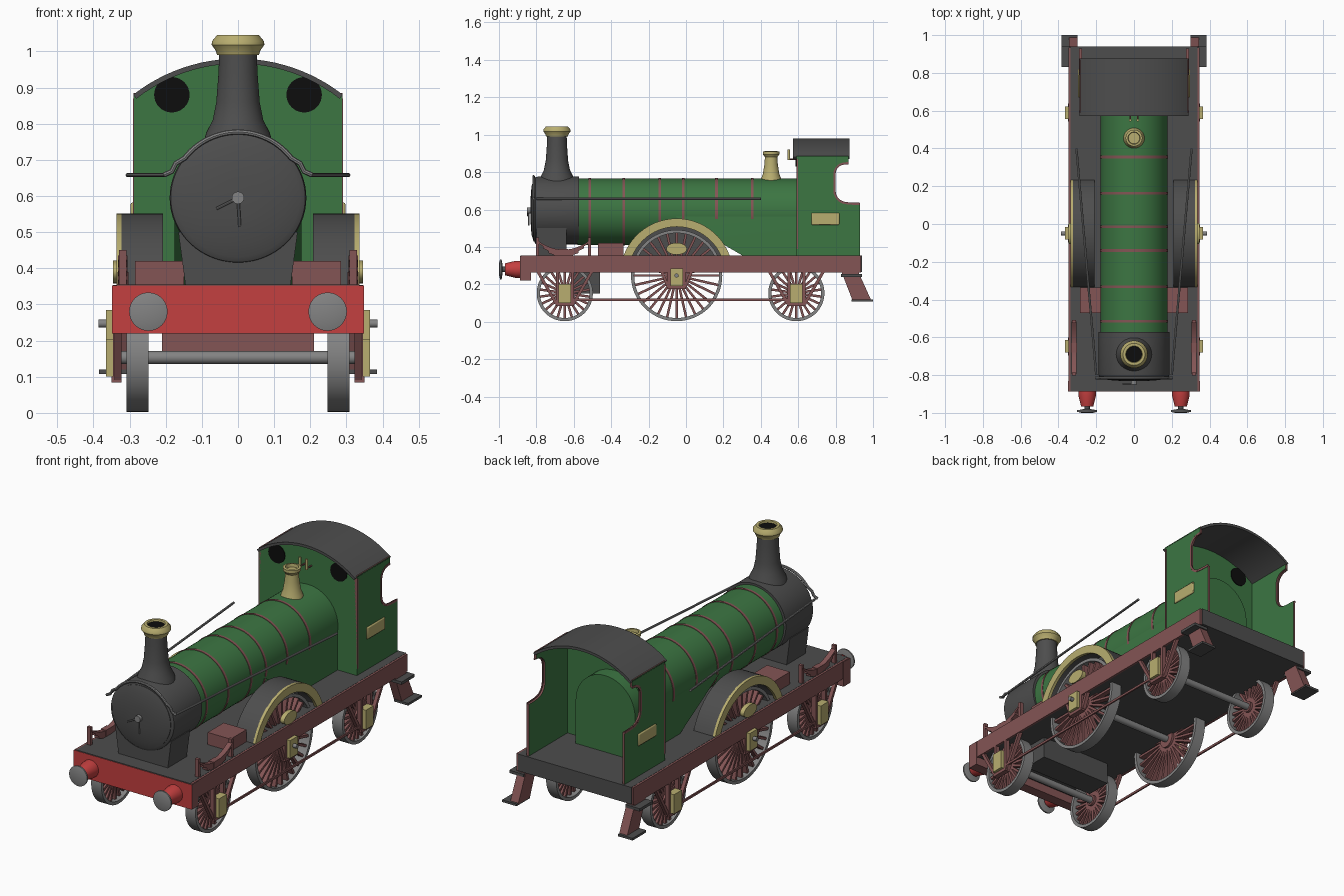
import bpy, bmesh, math
from mathutils import Vector, Matrix

cube = bpy.data.objects.get("Cube")
if cube:
    bpy.data.objects.remove(cube, do_unlink=True)


def material(name, r, g, b):
    m = bpy.data.materials.new(name)
    m.use_nodes = True
    m.diffuse_color = (r, g, b, 1)
    m.node_tree.nodes["Principled BSDF"].inputs["Base Color"].default_value = (r, g, b, 1)
    return m


GREEN = material("boiler green", 0.045, 0.18, 0.055)
DARK = material("dark grey iron", 0.075, 0.075, 0.075)
STEEL = material("steel grey", 0.23, 0.23, 0.23)
BROWN = material("red brown", 0.23, 0.09, 0.09)
RED = material("buffer red", 0.55, 0.05, 0.05)
GOLD = material("pale brass", 0.48, 0.42, 0.16)
BLACK = material("black", 0.004, 0.004, 0.004)
made = []


def finish(name, bm, mat, mirror=False):
    bmesh.ops.recalc_face_normals(bm, faces=bm.faces)
    mesh = bpy.data.meshes.new(name)
    bm.to_mesh(mesh)
    bm.free()
    mesh.materials.append(mat)
    return link(name, mesh, mirror)


def link(name, mesh, mirror):
    ob = bpy.data.objects.new(name, mesh)
    bpy.context.collection.objects.link(ob)
    if mirror:
        ob.modifiers.new("Mirror", 'MIRROR')
    made.append(ob)
    return ob


def paint(ob, mat, rule):
    ob.data.materials.append(mat)
    for f in ob.data.polygons:
        if rule(f.normal, f.center):
            f.material_index = 1


def add_box(bm, x, y, z, turn=Matrix()):
    size = [b - a for a, b in (x, y, z)]
    mid = [(a + b) / 2 for a, b in (x, y, z)]
    bmesh.ops.create_cube(bm, size=1, matrix=turn @ Matrix.Translation(mid) @ Matrix.Diagonal((*size, 1)))


def box(name, x, y, z, mat, mirror=False):
    bm = bmesh.new()
    add_box(bm, x, y, z)
    return finish(name, bm, mat, mirror)


def add_prism(bm, pts, axis, a, b):
    """Extrude a (y, z) outline along x, or an (x, z) outline along y."""
    def rim(t):
        return [bm.verts.new((t, p, q) if axis == 'x' else (p, t, q)) for p, q in pts]
    lo, hi = rim(a), rim(b)
    bm.faces.new(lo)
    bm.faces.new(hi)
    for i in range(len(pts)):
        j = (i + 1) % len(pts)
        bm.faces.new((lo[i], lo[j], hi[j], hi[i]))


def prism(name, pts, axis, a, b, mat, mirror=False):
    bm = bmesh.new()
    add_prism(bm, pts, axis, a, b)
    return finish(name, bm, mat, mirror)


def lathe(name, profile, centre, axis, mat, mirror=False, seg=48, closed=False):
    """Spin (radius, distance) points round an axis; closed makes a ring."""
    bm = bmesh.new()
    turn = {'z': Matrix(), 'x': Matrix.Rotation(math.pi / 2, 4, 'Y'),
            'y': Matrix.Rotation(-math.pi / 2, 4, 'X')}[axis]
    turn = Matrix.Translation(centre) @ turn
    rings = [[bm.verts.new(turn @ Vector((r * math.cos(k * math.tau / seg), r * math.sin(k * math.tau / seg), t)))
              for k in range(seg)] for r, t in profile]
    pairs = list(zip(rings, rings[1:]))
    if closed:
        pairs.append((rings[-1], rings[0]))
    else:
        bm.faces.new(rings[0])
        bm.faces.new(rings[-1])
    for p, q in pairs:
        for k in range(seg):
            n = (k + 1) % seg
            bm.faces.new((p[k], p[n], q[n], q[k]))
    return finish(name, bm, mat, mirror)


def rod(name, r, a, b, centre, axis, mat, mirror=False, seg=32):
    return lathe(name, [(r, a), (r, b)], centre, axis, mat, mirror, seg)


def tube(name, pts, r, mat, mirror=False):
    cu = bpy.data.curves.new(name, 'CURVE')
    cu.dimensions, cu.bevel_depth, cu.bevel_resolution, cu.use_fill_caps = '3D', r, 2, True
    sp = cu.splines.new('POLY')
    sp.points.add(len(pts) - 1)
    for p, co in zip(sp.points, pts):
        p.co = (*co, 1)
    tmp = bpy.data.objects.new(name + "_path", cu)
    mesh = bpy.data.meshes.new_from_object(tmp)
    bpy.data.objects.remove(tmp)
    mesh.materials.clear()
    mesh.materials.append(mat)
    return link(name, mesh, mirror)


def arc(cx, cz, r, a, b, n=24):
    return [(cx + r * math.cos(math.radians(a + (b - a) * i / n)),
             cz + r * math.sin(math.radians(a + (b - a) * i / n))) for i in range(n + 1)]


def bar(p, q, w):
    """Outline of a straight strip of width w from p to q."""
    p, q = Vector(p), Vector(q)
    s = (q - p).orthogonal().normalized() * w / 2
    return [tuple(v) for v in (p + s, q + s, q - s, p - s)]


# Running deck, side frames and front beam
box("deck", (-.335, .335), (-.884, .94), (.265, .355), DARK)
box("side_frame", (.335, .346), (-.88, .935), (.262, .354), BROWN, True)
beam = box("buffer_beam", (-.349, .349), (-.887, -.83), (.22, .352), BROWN)
paint(beam, RED, lambda n, c: n.y < -.9)
tray = box("front_underbox", (-.21, .21), (-.6, -.46), (.15, .27), DARK)
paint(tray, BROWN, lambda n, c: n.y < -.9)
lathe("buffer_housing", [(.046, -.885), (.046, -.91), (.032, -.967)], (.248, 0, .28), 'y', RED, True)
rod("buffer_rod", .014, -.99, -.96, (.248, 0, .28), 'y', DARK, True)
lathe("buffer_head", [(.03, -1), (.053, -.994), (.053, -.986), (.02, -.98)], (.248, 0, .28), 'y', STEEL, True)

# Boiler, firebox, bands and smokebox
rod("boiler", .177, -.58, .6, (0, 0, .588), 'y', GREEN, seg=64)
fire = prism("firebox", [(.175, .355)] + arc(0, .588, .175, 0, 180) + [(-.175, .355)], 'y', -.1, .68, GREEN)
for v in fire.data.vertices:
    if v.co.z < .4 and v.co.y < 0:
        v.co.y = .3
for y in (-.515, -.333, -.14, -.015, .163, .355):
    rod("boiler_band", .1795, y - .007, y + .007, (0, 0, .588), 'y', BROWN, seg=64)
smokebox = lathe("smokebox", [(.16, -.815), (.178, -.805), (.181, -.79), (.181, -.572)], (0, 0, .595), 'y', DARK, seg=64)
door = lathe("smokebox_door", [(.05, -.832), (.13, -.826), (.165, -.815), (.165, -.8)], (0, 0, .595), 'y', DARK, seg=64)
for ob in (smokebox, door):
    ob.scale.x = 1.045
prism("smokebox_saddle", [(-.145, .35), (.145, .35), (.165, .5), (-.165, .5)], 'y', -.8, -.64, DARK)
rod("door_boss", .017, -.85, -.82, (0, 0, .595), 'y', STEEL)
tube("door_handle_side", [(0, -.845, .595), (-.06, -.845, .565)], .004, STEEL)
tube("door_handle_down", [(0, -.84, .595), (.005, -.84, .515)], .004, STEEL)

# Chimney, safety valve cover and whistles
lathe("chimney", [(.1, .73), (.088, .775), (.07, .81), (.06, .86), (.054, .94), (.052, .995)], (0, -.69, 0), 'z', DARK)
lathe("chimney_cap", [(.04, .99), (.058, .99), (.062, 1.003), (.073, 1.018), (.072, 1.028), (.058, 1.045),
                      (.044, 1.045), (.04, 1.03)], (0, -.69, 0), 'z', GOLD, closed=True)
rod("chimney_hole", .042, 1.03, 1.036, (0, -.69, 0), 'z', BLACK)
lathe("valve_cover", [(.06, .74), (.052, .77), (.044, .79), (.036, .84), (.033, .88), (.044, .895), (.044, .91),
                      (.032, .912), (.03, .895)], (0, .455, 0), 'z', GOLD)
rod("whistle", .007, .865, .92, (.02, .55, 0), 'z', GOLD, True, 12)
tube("whistle_pipe", [(.02, .55, .87), (.02, .6, .87)], .004, BROWN, True)

# Cab
R, CZ, HALF = .4705, .5095, 38
top = arc(0, CZ, R - .004, 90 - HALF, 90 + HALF)
prism("cab_front", [(.288, .35)] + top + [(-.288, .35)], 'y', .59, .605, GREEN)
prism("cab_roof", arc(0, CZ, R, 90 - HALF, 90 + HALF) + arc(0, CZ, R - .014, 90 + HALF, 90 - HALF),
      'y', .573, .875, DARK)
rod("cab_window", .049, .586, .609, (.183, 0, .88), 'y', BLACK, True)
side = [(.59, .35), (.93, .35), (.93, .63), (.87, .632)] + arc(.86, .70, .066, 270, 180, 8) + \
       arc(.85, .79, .056, 180, 90, 8) + [(.868, .848), (.868, .885), (.59, .885)]
panel = prism("cab_side", side, 'x', .276, .289, GREEN, True)
paint(panel, BROWN, lambda n, c: abs(n.x) < .5)
box("cab_front_lining", (.286, .291), (.59, .6), (.39, .87), BROWN, True)
edge = side[2:-2]
lining = bmesh.new()
for p, q in zip(edge, edge[1:]):
    add_prism(lining, bar(p, q, .012), 'x', .286, .291)
finish("cab_cutout_lining", lining, BROWN, True)
plate = box("cab_plate", (.286, .297), (.67, .82), (.518, .582), GOLD, True)
bev = plate.modifiers.new("Bevel", 'BEVEL')
bev.width, bev.segments = .005, 2


# Wheels, axles, axleboxes and hangers
def wheel(label, y, r, spokes):
    c = (0, y, r + .003)
    lathe(label + "_wheel_rim", [(r - .017, .248), (r, .248), (r, .308), (r - .017, .308)], c, 'x', STEEL,
          True, 64, True).data.transform(Matrix())
    bm = bmesh.new()
    for k in range(spokes):
        turn = Matrix.Translation(c) @ Matrix.Rotation(k * math.tau / spokes, 4, 'X')
        add_box(bm, (.268, .296), (-.0065, .0065), (.02, r - .012), turn)
    finish(label + "_wheel_spokes", bm, BROWN, True)
    rod(label + "_wheel_hub", .19 * r, .255, .306, c, 'x', BROWN, True)
    rod(label + "_axle", .018, -.33, .33, c, 'x', STEEL)


def hanger(label, y, z0, z1, spread):
    box(label + "_axlebox", (.325, .365), (y - .033, y + .033), (z0, z1), GOLD, True)
    bm = bmesh.new()
    for s in (-1, 1):
        add_prism(bm, bar((y + s * spread, .27), (y + s * .045, z0 - .005), .016), 'x', .322, .342)
        add_prism(bm, bar((y + s * .04, .27), (y + s * .04, z0 - .012), .016), 'x', .322, .346)
    add_box(bm, (.322, .35), (y - .048, y + .048), (z0 - .016, z0))
    finish(label + "_hanger", bm, BROWN, True)


for label, y in (("front", -.648), ("rear", .59)):
    wheel(label, y, .15, 22)
    hanger(label, y, .1, .203, .145)
wheel("driving", -.05, .244, 28)
hanger("driving", -.05, .19, .285, .08)
rod("driving_axle_end", .011, .33, .386, (0, -.05, .247), 'x', STEEL, True, 16)
box("tie_bar", (.336, .344), (-.65, .59), (.112, .124), BROWN, True)

# Wheel covers with open brass faces
outer = arc(-.05, .25, .302, 20, 160)
prism("splasher_shell", outer + arc(-.05, .25, .285, 160, 20), 'x', .21, .322, DARK, True)
prism("splasher_back", outer, 'x', .208, .218, DARK, True)
prism("splasher_face", outer + arc(-.05, .25, .258, 156, 24), 'x', .32, .336, GOLD, True)
oval = [(-.05 + p * .055, .39 + q * .032) for p, q in arc(0, 0, 1, 0, 345, 23)]
prism("splasher_plate", oval, 'x', .322, .346, GOLD, True)
box("sandbox", (.15, .285), (-.47, -.335), (.35, .42), BROWN, True)

# Front leaf springs
bm = bmesh.new()
for i in range(4):
    w = .14 - .03 * i
    spring = [(t * w / 6 - .655, .385 - .011 * i + .05 * (t * w / 6 / .14) ** 2) for t in range(-6, 7)]
    add_prism(bm, spring + [(p, q - .012) for p, q in reversed(spring)], 'x', .305, .332)
for y in (-.795, -.515):
    add_box(bm, (.308, .329), (y - .008, y + .008), (.35, .45))
add_box(bm, (.303, .334), (-.68, -.63), (.34, .39))
finish("leaf_spring", bm, BROWN, True)

# Handrails
tube("side_handrail", [(.2, -.8, .658), (.305, .4, .658)], .006, STEEL, True)
hoop = [(.205, .658), (.183, .668), (.172, .69)] + arc(0, .59, .187, 38, 90, 14)
tube("smokebox_handrail", [(p, -.815, q) for p, q in hoop], .007, STEEL, True)

# Rear steps
prism("step_bracket", [(.83, .27), (.92, .27), (.99, .115), (.89, .115)], 'x', .298, .345, BROWN, True)
box("upper_step", (.3, .385), (.83, .94), (.24, .255), DARK, True)
box("lower_step", (.3, .385), (.885, 1), (.108, .12), DARK, True)

# Smooth the round parts and keep the edges sharp
bpy.ops.object.select_all(action='DESELECT')
for ob in made:
    ob.select_set(True)
bpy.context.view_layer.objects.active = made[0]
bpy.ops.object.shade_smooth_by_angle(angle=math.radians(35))
